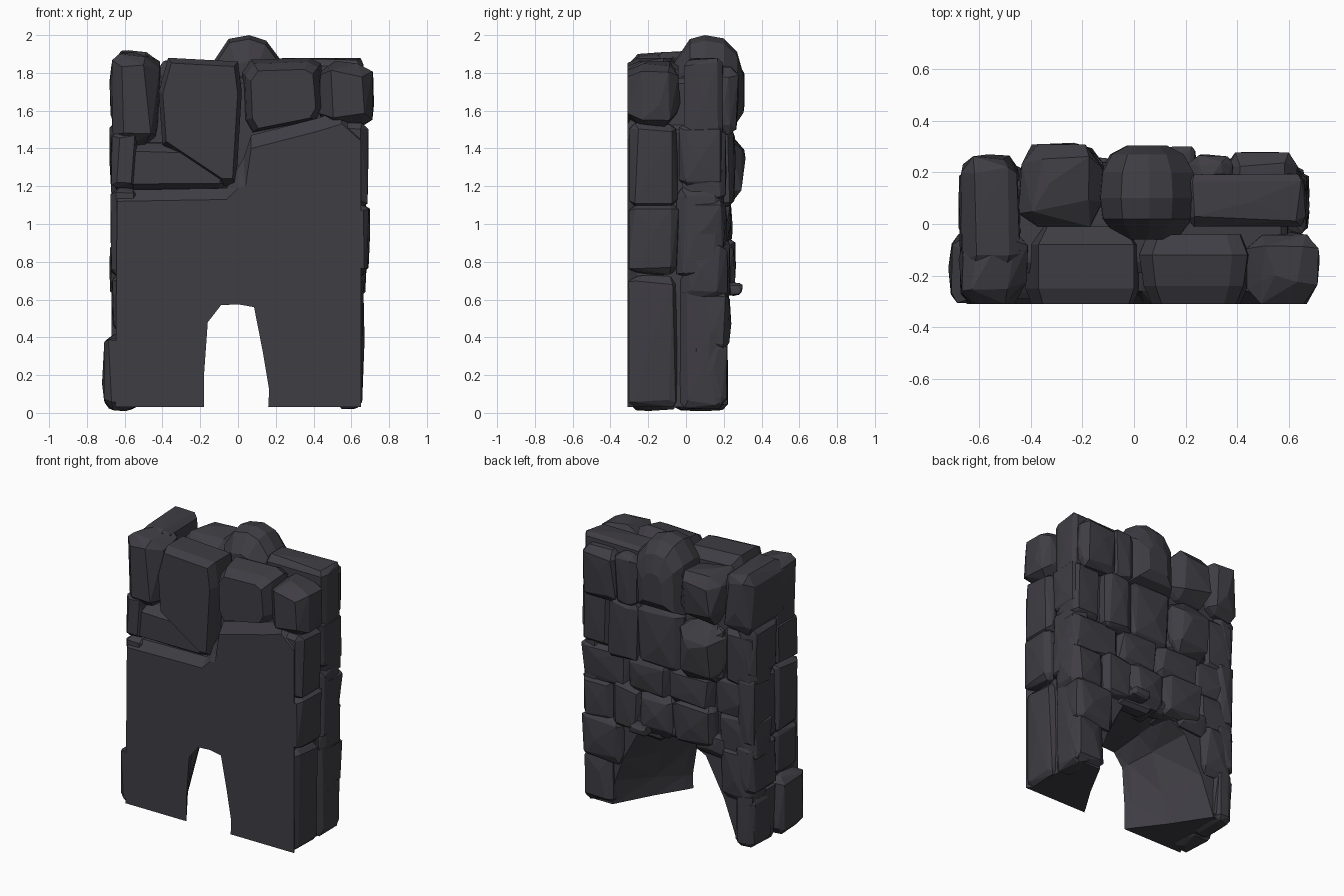
import bpy, bmesh, random
from mathutils import Vector

if "Cube" in bpy.data.objects:
    bpy.data.objects.remove(bpy.data.objects["Cube"])

random.seed(11)
R = random.uniform

stone = bpy.data.materials.new("dark_slate")
stone.diffuse_color = (0.049, 0.047, 0.057, 1)
stone.use_nodes = True
stone.node_tree.nodes["Principled BSDF"].inputs["Base Color"].default_value = stone.diffuse_color


def finish(bm, name):
    bmesh.ops.recalc_face_normals(bm, faces=bm.faces[:])
    me = bpy.data.meshes.new(name)
    bm.to_mesh(me)
    bm.free()
    me.materials.append(stone)
    ob = bpy.data.objects.new(name, me)
    bpy.context.collection.objects.link(ob)
    return ob


def rock(name, x, y, z, cut=0.24):
    """Chipped convex stone filling the given x, y, z ranges."""
    lo, hi = Vector((x[0], y[0], z[0])), Vector((x[1], y[1], z[1]))
    size = hi - lo
    c = min(size) * cut
    bm = bmesh.new()
    for sx in (0, 1):
        for sy in (0, 1):
            for sz in (0, 1):
                s = (sx, sy, sz)
                for flat in range(3):       # one point per touching side
                    p = []
                    for a in range(3):
                        if a != flat:
                            inset = c * R(0.6, 1.3)
                        else:
                            inset = 0 if (a == 1 and sy == 0) else c * R(0, 0.4)
                        p.append(hi[a] - inset if s[a] else lo[a] + inset)
                    bm.verts.new(p)
    for a in range(3):                      # bulging middle of each side
        for s in (0, 1):
            p = [lo[i] + size[i] * R(0.35, 0.65) for i in range(3)]
            p[a] = hi[a] if s else lo[a]
            bm.verts.new(p)
    out = bmesh.ops.convex_hull(bm, input=bm.verts[:])
    bmesh.ops.delete(bm, geom=[v for v in out["geom_interior"]
                               if isinstance(v, bmesh.types.BMVert)], context='VERTS')
    return finish(bm, name)


def loft(name, *rings):
    """Solid through rings of (y, outline), all outlines of equal length."""
    bm = bmesh.new()
    loops = [[bm.verts.new((x, y, z)) for x, z in pts] for y, pts in rings]
    n = len(loops[0])
    bm.faces.new(loops[0])
    bm.faces.new(loops[-1][::-1])
    for a, b in zip(loops, loops[1:]):
        for i in range(n):
            j = (i + 1) % n
            bm.faces.new((a[j], a[i], b[i], b[j]))
    bm.normal_update()
    bmesh.ops.triangulate(bm, faces=bm.faces[:], ngon_method='EAR_CLIP')
    return finish(bm, name)


def blend(a, b, t):
    return [(p[0] + (q[0] - p[0]) * t, p[1] + (q[1] - p[1]) * t) for p, q in zip(a, b)]


# Flat-fronted wall, in two halves, with an arch that flares towards the back
left_arch = [(-.18, .03), (-.18, .2), (-.16, .48), (-.09, .57), (0, .575)]
left_back = [(-.52, .03), (-.42, .3), (-.28, .56), (-.12, .64), (0, .66)]
right_arch = [(.16, .03), (.165, .12), (.13, .33), (.085, .56), (0, .575)]
right_back = [(.44, .03), (.42, .2), (.36, .36), (.22, .62), (0, .66)]
left_rim = [(0, 1.19), (-.06, 1.13), (-.64, 1.12), (-.65, .03)]
left_rim_back = [(0, 1.3), (-.06, 1.19), (-.63, 1.18), (-.63, .03)]
right_rim = [(0, 1.19), (.04, 1.2), (.07, 1.4), (.42, 1.49), (.55, 1.53), (.65, 1.44), (.65, .03)]
right_rim_back = [(0, 1.3), (.03, 1.35), (.07, 1.47), (.42, 1.56), (.53, 1.6), (.62, 1.5), (.62, .03)]
for side, f, b, rf, rb in (("left", left_arch, left_back, left_rim, left_rim_back),
                           ("right", right_arch, right_back, right_rim, right_rim_back)):
    loft(side + "_wall", (-.31, f + rf), (-.26, blend(f, b, .1) + rb),
         (-.08, blend(f, b, .5) + rb), (.18, b + rb))
rock("upper_core", (-.6, .6), (-.19, .18), (1.1, 1.78), .1)

# Stones of the front upper face
rock("front_ledge_stone", (-.65, -.02), (-.29, .0), (1.16, 1.44), .25)
wedge = [(-.4, 1.42), (-.07, 1.2), (-.01, 1.2), (.02, 1.7), (.0, 1.86), (-.37, 1.88), (-.42, 1.7)]
mid = [(-.2, 1.6)] * 7
loft("front_wedge_stone", (-.31, blend(wedge, mid, .1)), (-.25, wedge),
     (-.08, wedge), (-.01, blend(wedge, mid, .2)))
middle = [(.07, 1.48), (.42, 1.55), (.46, 1.62), (.44, 1.85), (.38, 1.88), (.07, 1.87), (.02, 1.8), (.03, 1.55)]
hub = [(.24, 1.6)] * 8
loft("front_middle_stone", (-.31, blend(middle, hub, .22)), (-.24, blend(middle, hub, .08)),
     (-.12, middle), (-.04, blend(middle, hub, .15)))
rock("front_right_stone", (.42, .72), (-.31, -.03), (1.5, 1.86), .25)
rock("front_left_stone", (-.68, -.41), (-.31, -.0), (1.4, 1.91), .26)

# Back half of the top course
rock("top_left_stone", (-.68, -.44), (-.18, .27), (1.5, 1.92), .25)
rock("top_back_left_stone", (-.45, -.1), (-.01, .31), (1.5, 1.87), .25)
dome = [(-.14, 1.5), (-.13, 1.86), (-.05, 1.98), (.06, 2.0), (.15, 1.97), (.24, 1.85), (.22, 1.5)]
heart = [(.05, 1.65)] * 7
loft("top_dome_stone", (-.06, blend(dome, heart, .4)), (.02, blend(dome, heart, .06)),
     (.1, dome), (.2, blend(dome, heart, .05)), (.27, blend(dome, heart, .25)), (.305, blend(dome, heart, .6)))
rock("top_back_right_stone", (.2, .67), (-.01, .2), (1.45, 1.88), .16)
rock("top_rear_right_stone", (.36, .64), (.08, .28), (1.47, 1.83), .25)
rock("top_rear_middle_stone", (.2, .4), (.08, .27), (1.47, 1.84), .25)

# Courses on the back: bottom, top, vertical joints
courses = [
    (1.1, 1.5, (-.67, -.42, -.12, .22, .44, .66)),
    (.89, 1.13, (-.66, -.36, -.02, .3, .67)),
    (.62, .92, (-.67, -.38, -.06, .2, .42, .67)),
]
for r, (z0, z1, xs) in enumerate(courses):
    last = len(xs) - 2
    for i in range(last + 1):
        depth = R(.21, .23) if i in (0, last) else R(.23, .27)
        rock(f"back_stone_{r}_{i}", (xs[i] - .01, xs[i + 1] + .01), (-.02, depth),
             (z0 + R(-.03, .01), z1 + R(-.01, .03)), .2)
rock("round_back_stone", (-.46, -.1), (.0, .315), (1.1, 1.52), .32)

# Lintel stones over the back of the arch
for i, (x0, x1) in enumerate(((-.45, -.2), (-.24, .04), (.02, .3))):
    rock(f"lintel_stone_{i}", (x0, x1), (.08, R(.21, .24)), (.58 + .04 * (i == 1), .75), .25)
rock("lintel_chip", (.1, .24), (.18, .3), (.62, .69), .25)

# Stones down both ends
ends = [
    (-1, "front", (-.31, -.04), ((.01, .42, .72), (.42, .74, .67), (.72, 1.2, .675), (1.18, 1.5, .675))),
    (-1, "back", (-.07, .21), ((.01, .4, .66), (.38, .73, .67), (.71, 1.2, .67), (1.18, 1.55, .68))),
    (1, "front", (-.31, -.05), ((.03, .73, .67), (.73, 1.12, .7), (1.08, 1.54, .69))),
    (1, "back", (-.05, .2), ((.02, .73, .66), (.71, 1.2, .68), (1.18, 1.54, .68))),
]
for s, part, ys, rows in ends:
    for i, (z0, z1, reach) in enumerate(rows):
        x = sorted((s * .52, s * reach))
        rock(f"{'left' if s < 0 else 'right'}_{part}_stone_{i}", x, (ys[0] + R(0, .015), ys[1] + R(0, .02)), (z0, z1), .26)

# Back of the two feet
rock("right_foot_stone", (.42, .66), (.02, .22), (.03, .38), .2)
rock("right_foot_upper_stone", (.34, .66), (.05, .24), (.33, .66), .25)
rock("left_foot_stone", (-.67, -.51), (.0, .21), (.02, .36), .22)
rock("left_foot_upper_stone", (-.67, -.4), (.03, .23), (.31, .7), .24)
